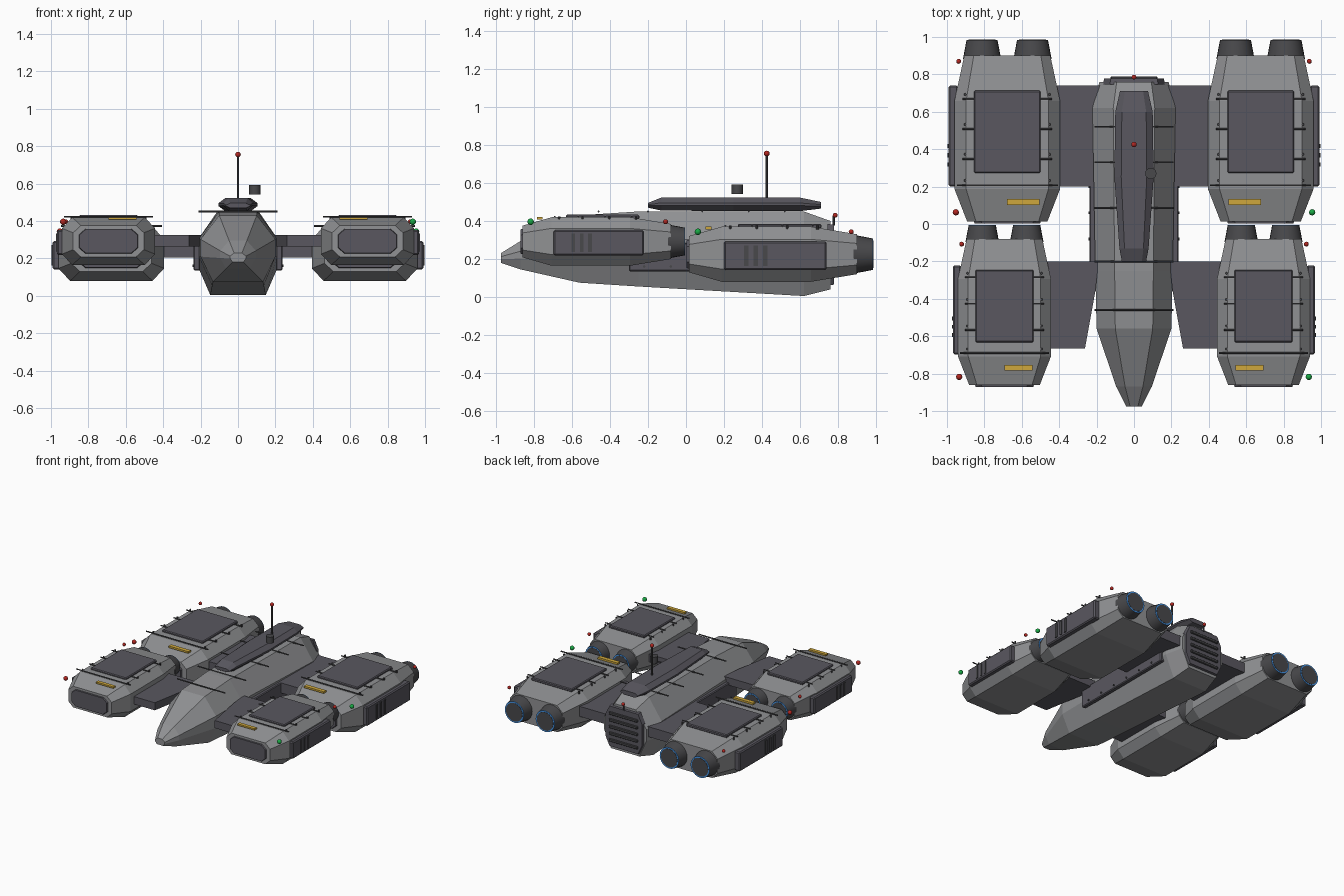
import bpy
import math

cube = bpy.data.objects.get("Cube")
if cube:
    bpy.data.objects.remove(cube, do_unlink=True)


def material(name, rgb):
    m = bpy.data.materials.new(name)
    m.use_nodes = True
    m.diffuse_color = (*rgb, 1)
    m.node_tree.nodes["Principled BSDF"].inputs["Base Color"].default_value = (*rgb, 1)
    return m


HULL = material("hull grey", (0.28, 0.285, 0.295))
PANEL = material("panel grey", (0.1, 0.096, 0.115))
METAL = material("dark metal", (0.065, 0.065, 0.07))
YELLOW = material("marking yellow", (0.62, 0.39, 0.045))
RED = material("light red", (0.45, 0.02, 0.015))
GREEN = material("light green", (0.01, 0.4, 0.06))
BLUE = material("engine blue", (0.06, 0.3, 0.8))

# Cross-sections in units of half-width and full height, right half only
POD = [(0.78, 1), (1, 0.77), (1, 0.23), (0.78, 0)]
BODY = [(0.5, 1), (1, 0.64), (1, 0.38), (0.67, 0)]
DECK = [(0.65, 1), (1, 0.6), (1, 0.4), (0.65, 0)]


def loft(name, half, stations, mat, cx=0.0):
    """Skin a mirrored section along y; each station is (y, half width, z0, z1)."""
    section = half + [(-a, b) for a, b in reversed(half)]
    n = len(section)
    verts = [(cx + a * w, y, z0 + b * (z1 - z0))
             for y, w, z0, z1 in stations for a, b in section]
    faces = [(r * n + i, r * n + (i + 1) % n, (r + 1) * n + (i + 1) % n, (r + 1) * n + i)
             for r in range(len(stations) - 1) for i in range(n)]
    last = (len(stations) - 1) * n
    faces += [tuple(reversed(range(n))), tuple(range(last, last + n))]
    return finish(name, verts, faces, mat)


def finish(name, verts, faces, mat):
    me = bpy.data.meshes.new(name)
    me.from_pydata(verts, [], faces)
    me.materials.append(mat)
    ob = bpy.data.objects.new(name, me)
    bpy.context.collection.objects.link(ob)
    bpy.context.view_layer.objects.active = ob
    for o in bpy.context.selected_objects:
        o.select_set(False)
    ob.select_set(True)
    bpy.ops.object.mode_set(mode='EDIT')
    bpy.ops.mesh.select_all(action='SELECT')
    bpy.ops.mesh.normals_make_consistent(inside=False)
    bpy.ops.object.mode_set(mode='OBJECT')
    return ob


def box(name, loc, size, mat, bevel=0.0):
    bpy.ops.mesh.primitive_cube_add(size=1, location=loc)
    ob = bpy.context.object
    ob.name = name
    ob.scale = size
    bpy.ops.object.transform_apply(location=False, rotation=False, scale=True)
    ob.data.materials.append(mat)
    if bevel:
        mod = ob.modifiers.new("edge", 'BEVEL')
        mod.width = bevel
        mod.segments = 1
    return ob


def tube(name, loc, r1, r2, depth, mat, axis='z', sides=24):
    rot = {'x': (0, math.pi / 2, 0), 'y': (-math.pi / 2, 0, 0), 'z': (0, 0, 0)}[axis]
    bpy.ops.mesh.primitive_cone_add(vertices=sides, radius1=r1, radius2=r2, depth=depth,
                                    location=loc, rotation=rot)
    ob = bpy.context.object
    ob.name = name
    ob.data.materials.append(mat)
    bpy.ops.object.shade_smooth_by_angle()
    return ob


def lamp(name, loc, r, mat):
    bpy.ops.mesh.primitive_uv_sphere_add(segments=12, ring_count=8, radius=r, location=loc)
    ob = bpy.context.object
    ob.name = name
    ob.data.materials.append(mat)
    bpy.ops.object.shade_smooth_by_angle()


def pod(label, side, cx, cy, cz, s):
    """One cargo pod with its panels, ribs, lamps and engines, scaled by s."""
    def at(x, y, z):
        return (side * (cx + x * s), cy + y * s, cz + z * s)

    def size(*v):
        return tuple(a * s for a in v)

    def station(y, w, h):
        return (cy + y * s, w * s, cz - h * s, cz + h * s)

    loft(label + "_shell", POD, [station(-0.443, 0.215, 0.095), station(-0.27, 0.2825, 0.145),
                                 station(0.2, 0.2825, 0.145), station(0.443, 0.23, 0.105)],
         HULL, side * cx)
    loft(label + "_nose_plate", POD, [station(-0.455, 0.175, 0.073), station(-0.44, 0.18, 0.076)],
         PANEL, side * cx)
    box(label + "_top_panel", at(0, 0.035, 0.147), size(0.355, 0.44, 0.026), PANEL, 0.006)
    box(label + "_side_panel", at(0.288, 0.012, -0.008), size(0.05, 0.54, 0.152), PANEL, 0.008)
    for y in (-0.04, -0.09, -0.14):
        box(label + "_vent_slat", at(0.312, y, -0.008), size(0.014, 0.022, 0.11), METAL)

    # Ribs over the top with small end bolts
    for y, length in ((0.21, 0.48), (0.05, 0.48), (-0.11, 0.48), (-0.25, 0.54)):
        tube(label + "_rib", at(0, y, 0.149), 0.005 * s, 0.005 * s, length * s, METAL, 'x', 8)
        for x in (-0.225, 0.225):
            tube(label + "_bolt", at(x, y + 0.025, 0.14), 0.007 * s, 0.007 * s, 0.02 * s,
                 METAL, 'z', 8)

    box(label + "_marking", at(-0.085, -0.34, 0.138), size(0.172, 0.032, 0.014), YELLOW)
    lamp(label + "_nose_lamp", at(0.275, -0.395, 0.118), 0.017, GREEN if side > 0 else RED)
    lamp(label + "_tail_lamp", at(0.26, 0.412, 0.118), 0.013, RED)

    # Twin engines
    for x in (-0.135, 0.135):
        tube(label + "_nozzle", at(x, 0.475, 0), 0.102 * s, 0.083 * s, 0.1 * s, METAL, 'y')
        tube(label + "_glow_ring", at(x, 0.525, 0), 0.083 * s, 0.083 * s, 0.004 * s, BLUE, 'y')
        tube(label + "_exhaust", at(x, 0.526, 0), 0.072 * s, 0.072 * s, 0.006 * s, METAL, 'y')


# Central hull
loft("main_hull", BODY, [(-0.975, 0.042, 0.18, 0.23), (-0.87, 0.095, 0.145, 0.295),
                         (-0.56, 0.2, 0.075, 0.43), (-0.25, 0.207, 0.055, 0.45),
                         (0.62, 0.222, 0.005, 0.45), (0.76, 0.185, 0.04, 0.4)], HULL)
loft("upper_deck", DECK, [(-0.2, 0.065, 0.47, 0.495), (-0.13, 0.078, 0.455, 0.523),
                          (0.25, 0.105, 0.452, 0.523), (0.6, 0.1, 0.452, 0.523),
                          (0.71, 0.075, 0.465, 0.5)], PANEL)
for y in (-0.46, -0.2, 0.085, 0.33, 0.52):
    tube("hull_rib", (0, y, 0.45), 0.005, 0.005, 0.42, METAL, 'x', 8)

# Stern grille
loft("stern_plate", POD, [(0.745, 0.165, 0.06, 0.385), (0.778, 0.16, 0.065, 0.38)], PANEL)
for i in range(5):
    box("stern_slat", (0, 0.782, 0.115 + i * 0.053), (0.25, 0.014, 0.022), METAL, 0.004)
lamp("stern_lamp", (0, 0.785, 0.43), 0.013, RED)
tube("stern_lamp_post", (0, 0.778, 0.4), 0.006, 0.006, 0.05, METAL, 'z', 8)

# Mast and sensor drum
tube("mast", (0, 0.425, 0.63), 0.007, 0.007, 0.24, METAL, 'z', 10)
lamp("mast_lamp", (0, 0.425, 0.755), 0.015, RED)
tube("sensor_drum", (0.09, 0.27, 0.568), 0.03, 0.03, 0.05, METAL, 'z', 16)

for side, word in ((1, "left"), (-1, "right")):
    pod(word + "_rear_pod", side, 0.6775, 0.4575, 0.225, 1.0)
    pod(word + "_front_pod", side, 0.6925, -0.47, 0.292, 0.88)

    # Hull flank panels with a row of bolts
    box(word + "_flank_panel", (side * 0.22, 0.14, 0.21), (0.035, 0.88, 0.15), PANEL, 0.006)
    for i in range(6):
        tube(word + "_flank_bolt", (side * 0.238, -0.22 + i * 0.14, 0.16), 0.007, 0.007,
             0.012, METAL, 'x', 8)

    # Struts joining the pods to the hull
    box(word + "_rear_strut", (side * 0.31, 0.47, 0.245), (0.26, 0.54, 0.08), PANEL)
    outline = [(0.19, -0.2), (0.5, -0.2), (0.5, -0.665), (0.262, -0.665), (0.205, -0.35)]
    n = len(outline)
    verts = [(side * x, y, z) for z in (0.265, 0.325) for x, y in outline]
    faces = [tuple(range(n)), tuple(range(n, 2 * n))]
    faces += [(i, (i + 1) % n, n + (i + 1) % n, n + i) for i in range(n)]
    finish(word + "_front_strut", verts, faces, PANEL)
